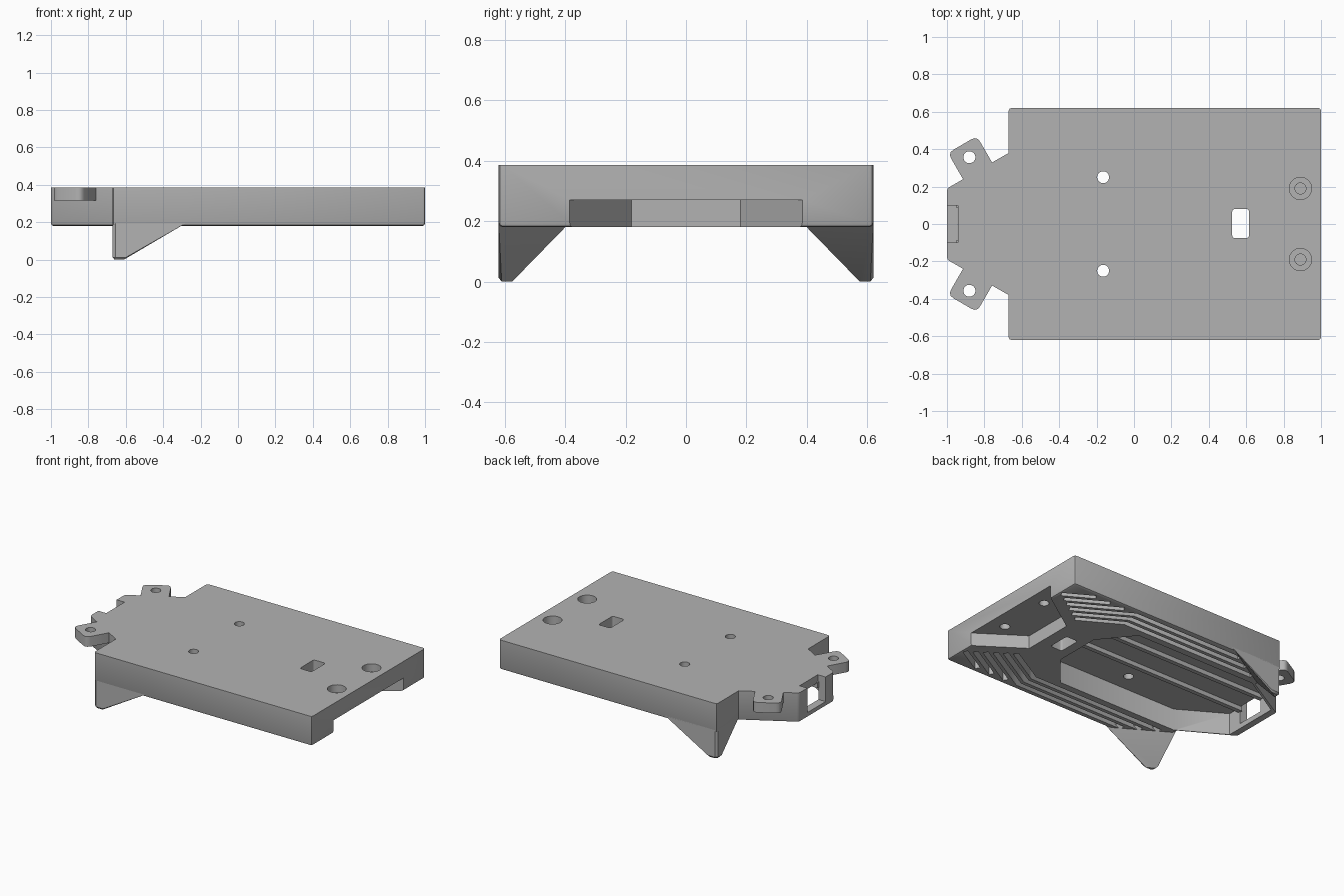
import bpy, bmesh, math
from mathutils import Vector

old = bpy.data.objects.get("Cube")
if old:
    bpy.data.objects.remove(old)

grey = bpy.data.materials.new("plain grey")
grey.use_nodes = True
grey.diffuse_color = (0.45, 0.45, 0.45, 1)
grey.node_tree.nodes["Principled BSDF"].inputs["Base Color"].default_value = (0.45, 0.45, 0.45, 1)

TOP, BASE, CEILING, LOW = 0.385, 0.18, 0.33, 0.1
HIGH = 0.5


def finish(bm, name):
    bmesh.ops.recalc_face_normals(bm, faces=bm.faces)
    mesh = bpy.data.meshes.new(name)
    bm.to_mesh(mesh)
    bm.free()
    mesh.materials.append(grey)
    ob = bpy.data.objects.new(name, mesh)
    bpy.context.collection.objects.link(ob)
    return ob


def prism(bm, pts, z0, z1):
    """Extrude a flat outline; returns the bottom face."""
    face = bm.faces.new([bm.verts.new((x, y, z0)) for x, y in pts])
    top = bmesh.ops.extrude_face_region(bm, geom=[face], use_keep_orig=True)
    verts = [g for g in top["geom"] if isinstance(g, bmesh.types.BMVert)]
    bmesh.ops.translate(bm, verts=verts, vec=(0, 0, z1 - z0))
    return face


def mirrored(half):
    """Close a half outline (y > 0) across the x axis."""
    return half + [(x, -y) for x, y in reversed(half)]


def circle(x, y, r, n=24):
    return [(x + r * math.cos(i * math.tau / n), y + r * math.sin(i * math.tau / n)) for i in range(n)]


def rounded(pts, r, n=3):
    """Round the corners of an outline."""
    out = []
    for i, p in enumerate(pts):
        p, a, b = Vector(p), Vector(pts[i - 1]), Vector(pts[(i + 1) % len(pts)])
        s, e = p + (a - p).normalized() * r, p + (b - p).normalized() * r
        for k in range(n + 1):
            t = k / n
            out.append(tuple(s * (1 - t) ** 2 + p * (2 * t * (1 - t)) + e * t * t))
    return out


def strip(path, w):
    """Outline of a mitred band of width w along a path."""
    path = [Vector(p) for p in path]
    left, right = [], []
    for i, p in enumerate(path):
        d0 = (p - path[i - 1]).normalized() if i else None
        d1 = (path[i + 1] - p).normalized() if i < len(path) - 1 else d0
        d0 = d0 or d1
        n0, n1 = Vector((-d0.y, d0.x)), Vector((-d1.y, d1.x))
        m = (n0 + n1).normalized()
        m *= w / 2 / m.dot(n0)
        left.append(tuple(p + m))
        right.append(tuple(p - m))
    return left + right[::-1]


def cut(ob, cutter):
    mod = ob.modifiers.new("cut", "BOOLEAN")
    mod.operation, mod.solver, mod.object = "DIFFERENCE", "EXACT", cutter
    bpy.context.view_layer.update()
    mesh = bpy.data.meshes.new_from_object(ob.evaluated_get(bpy.context.evaluated_depsgraph_get()))
    ob.modifiers.clear()
    ob.data = mesh
    bpy.data.objects.remove(cutter)


def smooth(ob):
    bpy.ops.object.select_all(action="DESELECT")
    ob.select_set(True)
    bpy.context.view_layer.objects.active = ob
    bpy.ops.object.shade_smooth_by_angle(angle=math.radians(35))


# Deck with tapered nose, rounded lower rim
bm = bmesh.new()
prism(bm, mirrored([(1, 0.62), (-0.67, 0.62), (-0.67, 0.38), (-1, 0.19)]), BASE, TOP)
soft = []
for e in bm.edges:
    a, b = e.verts
    upright = abs(a.co.z - b.co.z) > 0.1
    inner_corner = upright and abs(abs(a.co.y) - 0.38) < 0.01
    if (upright and not inner_corner) or max(a.co.z, b.co.z) < BASE + 0.01:
        soft.append(e)
bmesh.ops.bevel(bm, geom=soft, offset=0.014, segments=2, profile=0.5, affect="EDGES")
deck = finish(bm, "deck")

# Underside cavity and end pocket
bm = bmesh.new()
prism(bm, mirrored([(0.46, 0.16), (0.28, 0.38), (-0.64, 0.38), (-0.945, 0.2)]), LOW, CEILING)
prism(bm, mirrored([(1.1, 0.45), (1, 0.385), (0.7, 0.18)]), LOW, 0.27)
cut(deck, finish(bm, "cavity_cutter"))

# Nested chevron grooves on both sides
bm = bmesh.new()
for side in (1, -1):
    for k in range(6):
        start = Vector((0.72 + 0.052 * k, 0.285 + 0.036 * k))
        y = 0.445 + 0.06 * k
        if k < 3:
            bend = start.x - (y - start.y) / 0.575
            leg = -0.29 - (0.62 - y) * 1.68
            path = [start, (bend, y), (leg, y)]
        else:
            path = [start, (start.x - (0.575 - start.y) / 0.575, 0.575)]
        prism(bm, [(x, side * v) for x, v in strip(path, 0.035)], LOW, CEILING)
cut(deck, finish(bm, "groove_cutter"))

# Bolt holes, rectangular opening and nose window
bm = bmesh.new()
for side in (1, -1):
    prism(bm, circle(-0.165, side * 0.25, 0.032), LOW, HIGH)
    prism(bm, circle(0.89, side * 0.19, 0.032), LOW, 0.34)
    prism(bm, circle(0.89, side * 0.19, 0.06), 0.33, HIGH)
prism(bm, rounded([(0.525, -0.075), (0.615, -0.075), (0.615, 0.08), (0.525, 0.08)], 0.015), LOW, HIGH)
prism(bm, [(-1.1, -0.1), (-0.94, -0.1), (-0.94, 0.1), (-1.1, 0.1)], 0.215, HIGH)
cut(deck, finish(bm, "hole_cutter"))
smooth(deck)

# Mounting ears, corner feet and cable guides
for side, label in ((1, "left"), (-1, "right")):
    bm = bmesh.new()
    tip = rounded([(-0.745, 0.305), (-0.84, 0.47), (-0.995, 0.38), (-0.9, 0.215)], 0.035)
    prism(bm, [(x, side * y) for x, y in tip], 0.315, TOP)
    ear = finish(bm, label + "_ear")
    bm = bmesh.new()
    prism(bm, circle(-0.88, side * 0.357, 0.032), LOW, HIGH)
    cut(ear, finish(bm, "ear_cutter"))
    # trim the ear back to the nose flank
    bm = bmesh.new()
    prism(bm, [(-0.6, side * 0.41), (-1.03, side * 0.163), (-1.03, 0), (-0.6, 0)], LOW, HIGH)
    cut(ear, finish(bm, "trim_cutter"))
    smooth(ear)

    bm = bmesh.new()
    for z, pts in ((BASE + 0.02, [(-0.67, 0.606), (-0.656, 0.62), (-0.27, 0.62), (-0.67, 0.38)]),
                   (0.012, [(-0.67, 0.606), (-0.656, 0.62), (-0.6, 0.62), (-0.67, 0.565)]),
                   (0, [(-0.66, 0.6), (-0.65, 0.61), (-0.61, 0.61), (-0.66, 0.575)])):
        for x, y in pts:
            bm.verts.new((x, side * y, z))
    bmesh.ops.convex_hull(bm, input=bm.verts)
    smooth(finish(bm, label + "_foot"))

    bm = bmesh.new()
    prism(bm, strip([(0.47, side * 0.1), (-0.95, side * 0.1)], 0.03), 0.3, CEILING + 0.01)
    finish(bm, label + "_cable_guide")
